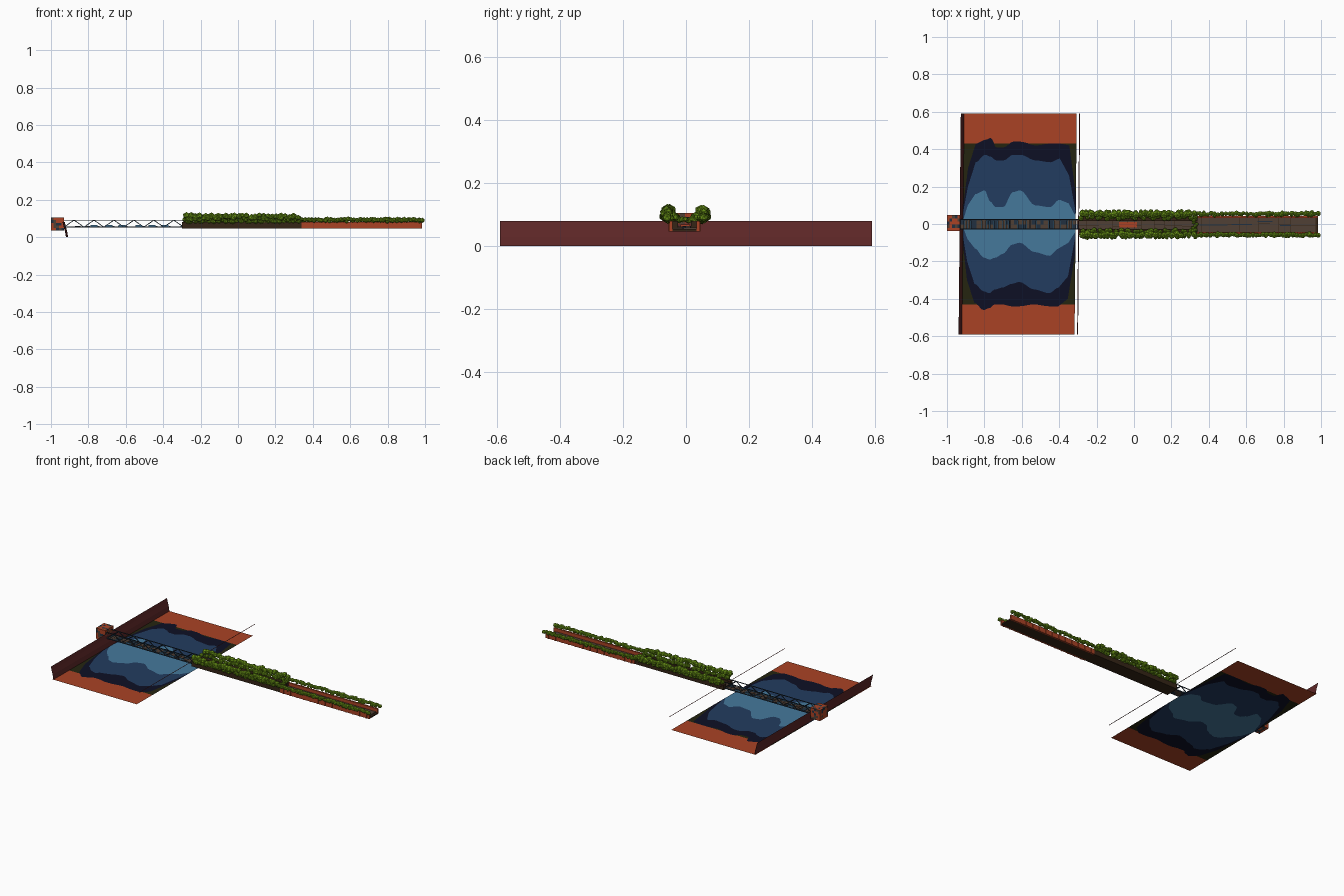
import bpy, bmesh, math, random
from mathutils import Vector, Matrix

if "Cube" in bpy.data.objects:
    bpy.data.objects.remove(bpy.data.objects["Cube"])
random.seed(4)

def mat(name, r, g, b):
    m = bpy.data.materials.new(name)
    m.diffuse_color = (r, g, b, 1)
    m.use_nodes = True
    m.node_tree.nodes["Principled BSDF"].inputs["Base Color"].default_value = m.diffuse_color
    return m

RUST = mat("rust_orange", .40, .055, .018)
MAROON = mat("maroon_rock", .11, .02, .02)
OLIVE = mat("dark_olive", .018, .018, .005)
NAVY = mat("navy_water", .004, .005, .018)
BLUE = mat("mid_blue_water", .016, .045, .115)
LIGHT = mat("light_blue_water", .06, .19, .33)
LEAF = mat("leaf_green", .14, .29, .008)
SOIL = mat("dark_soil", .035, .018, .008)
TRACK = mat("track_brown", .08, .05, .035)
STEEL = mat("dark_steel", .015, .03, .05)

def finish(name, bm, mats):
    me = bpy.data.meshes.new(name)
    bm.to_mesh(me)
    bm.free()
    for m in mats:
        me.materials.append(m)
    ob = bpy.data.objects.new(name, me)
    bpy.context.collection.objects.link(ob)
    return ob

def add_box(bm, x0, x1, y0, y1, z0, z1, mi=0):
    M = Matrix.Translation(((x0+x1)/2, (y0+y1)/2, (z0+z1)/2)) @ Matrix.Diagonal((x1-x0, y1-y0, z1-z0, 1))
    vs = bmesh.ops.create_cube(bm, size=1, matrix=M)["verts"]
    for f in {f for v in vs for f in v.link_faces}:
        f.material_index = mi

def boxes(name, items, *mats):
    bm = bmesh.new()
    for it in items:
        add_box(bm, *it)
    return finish(name, bm, mats)

def add_beam(bm, a, b, w):
    a, b = Vector(a), Vector(b)
    d = b - a
    M = Matrix.Translation((a+b)/2) @ d.to_track_quat('Z', 'Y').to_matrix().to_4x4() @ Matrix.Diagonal((w, w, d.length, 1))
    bmesh.ops.create_cube(bm, size=1, matrix=M)

# Lake basin: one flat sheet, shore curves split it into colour bands
KX = [-.92, -.89, -.85, -.80, -.77, -.74, -.70, -.65, -.61, -.53, -.45, -.40, -.35, -.312]
N_TOP = [.05, .30, .43, .45, .46, .41, .41, .44, .44, .42, .43, .43, .42, .15]
M_TOP = [.03, .20, .33, .37, .36, .34, .34, .37, .37, .34, .33, .35, .26, .06]
L_TOP = [0, .10, .16, .18, .12, .09, .09, .17, .18, .10, .09, .13, .11, .04]
N_BOT = [.05, .30, .42, .46, .45, .43, .43, .44, .44, .43, .44, .44, .40, .15]
M_BOT = [.03, .20, .32, .36, .37, .35, .34, .32, .31, .35, .37, .34, .28, .06]
L_BOT = [0, .08, .13, .18, .19, .18, .16, .11, .10, .15, .17, .13, .10, .04]

def curve(tab, i, t):
    s = t*t*(3-2*t) if 1 < i < len(tab)-3 else t
    return tab[i]*(1-s) + tab[i+1]*s

bm = bmesh.new()
cols = []
STEPS = 5
for k in range((len(KX)-1)*STEPS + 1):
    i = min(k//STEPS, len(KX)-2)
    t = k/STEPS - i
    x = KX[i]*(1-t) + KX[i+1]*t
    n, m, l = (curve(T, i, t) for T in (N_TOP, M_TOP, L_TOP))
    n2, m2, l2 = (curve(T, i, t) for T in (N_BOT, M_BOT, L_BOT))
    ys = [.59, max(.43, n), n, m, l, -l2, -m2, -n2, -max(.43, n2), -.59]
    cols.append([bm.verts.new((x + .01*y, y, 0)) for y in ys])
bands = [0, 1, 2, 3, 4, 3, 2, 1, 0]
for a, b in zip(cols, cols[1:]):
    for j, mi in enumerate(bands):
        bm.faces.new((a[j], a[j+1], b[j+1], b[j])).material_index = mi
bmesh.ops.dissolve_degenerate(bm, dist=1e-5, edges=bm.edges[:])
finish("lake_basin", bm, [RUST, OLIVE, NAVY, BLUE, LIGHT])

# Leaning rock wall behind the lake
bm = bmesh.new()
prof = [(-.914, 0), (-.919, .03), (-.926, .055), (-.932, .08)]
rows = [[bm.verts.new((x + .01*y, y, z)) for x, z in prof] for y in (-.59, .59)]
for j in range(3):
    bm.faces.new((rows[0][j], rows[1][j], rows[1][j+1], rows[0][j+1]))
finish("rock_wall", bm, [MAROON])

# Thin rim strip along the near shore
bm = bmesh.new()
bm.faces.new([bm.verts.new(p) for p in ((-.304, -.59, .08), (-.299, -.59, .08), (-.288, .59, .08), (-.293, .59, .08))])
finish("shore_rim", bm, [MAROON])

# Weathered block at the far end of the bridge
bm = bmesh.new()
add_box(bm, -1, -.93, -.037, .047, .035, .105)
bmesh.ops.subdivide_edges(bm, edges=bm.edges[:], cuts=4, use_grid_fill=True)
for f in bm.faces:
    f.material_index = random.choice((0, 0, 0, 0, 1, 1, 2))
finish("end_block", bm, [RUST, TRACK, STEEL])

# Truss bridge: chords, zigzag braces, cross ties
bm = bmesh.new()
X0, X1, ZB, ZT, C = -.93, -.29, .054, .091, -.002
PANELS = 6
step = (X1-X0)/PANELS
for y in (C-.025, C+.025):
    add_beam(bm, (X0, y, ZB), (X1, y, ZB), .006)
    add_beam(bm, (X0, y, ZT), (X1, y, ZT), .004)
    for p in range(PANELS):
        a = X0 + p*step
        add_beam(bm, (a, y, ZB), (a+step/2, y, ZT), .004)
        add_beam(bm, (a+step/2, y, ZT), (a+step, y, ZB), .004)
for p in range(PANELS):
    a = X0 + (p+.5)*step
    add_beam(bm, (a, C-.025, ZT), (a, C+.025, ZT), .004)
finish("bridge_truss", bm, [STEEL])

# Bridge planks, uneven and in two tones
planks = []
x = -.93
while x < -.30:
    w = random.uniform(.012, .03)
    for y0, y1 in ((-.025, -.004), (-.003, .021)):
        planks.append((x, x+w-.002, y0, y1, .052, .056+random.uniform(0, .003), random.choice((0, 0, 0, 1))))
    x += w
boxes("bridge_planks", planks, TRACK, STEEL)

# Low blue side panels on the bridge
panels = []
for px in (-.77, -.69, -.62, -.53, -.46, -.39):
    for y in (-.027, .021):
        panels.append((px-.018, px+.018, y, y+.003, .055, .066, 0))
        panels.append((px+.02, px+.03, y, y+.003, .055, .061, 1))
boxes("bridge_side_panels", panels, LIGHT, TRACK)

# Earth causeway (left half) and brick-walled channel (right half)
boxes("earth_causeway", [(-.30, .34, -.05, -.026, .047, .08), (-.30, .34, .016, .04, .047, .08),
                         (-.30, .34, -.026, .016, .047, .06)], SOIL)
boxes("brick_walls", [(.34, .985, -.053, -.043, .047, .08), (.34, .985, .033, .043, .047, .08)], RUST)
boxes("channel_floor", [(.34, .985, -.043, .033, .047, .055)], SOIL)

# Path boards along the causeway and the channel
path = []
x = -.30
while x < .97:
    w = random.uniform(.03, .08)
    e = min(x+w, .985)
    lo, hi = (-.026, .016) if e < .34 else (-.043, .033)
    z = .060 if e < .34 else .055
    cut = random.uniform(-.012, .004)
    path.append((x, e-.002, lo, cut-.001, z, z+.003, 0))
    path.append((x, e-.002, cut+.001, hi, z, z+.004, 0))
    x = e
boxes("path_boards", path, TRACK)
boxes("path_inlays", [(.35, .50, -.009, -.002, .058, .062), (.52, .63, -.006, .0, .058, .062),
                      (.78, .84, -.012, -.006, .058, .062), (.66, .74, .012, .016, .058, .062)], STEEL)
boxes("rust_plate", [(-.08, .015, -.018, .012, .062, .069)], RUST)

# Brick pilasters on the outer faces of the channel walls
boxes("wall_pilasters", [(px, px+.008, s, s+.003, .047, .078) for s in (-.056, .043)
                         for px in [.36 + .05*i for i in range(13)]], RUST)

# Hedges: clumps of low-poly leaf balls
def clump(bm, x, y, z, r):
    M = Matrix.Translation((x, y, z)) @ Matrix.Rotation(random.uniform(0, 6.28), 4, 'Z') @ \
        Matrix.Diagonal((r, r, r*random.uniform(.8, 1), 1))
    bmesh.ops.create_icosphere(bm, subdivisions=1, radius=1, matrix=M)

U = random.uniform
for name, s in (("front", -1), ("back", 1)):
    bm = bmesh.new()
    x = -.275
    while x < .325:
        r = U(.016, .022)
        clump(bm, x, C + s*U(.05, .06), U(.102, .117), r)
        clump(bm, x+U(-.01, .01), C + s*U(.062, .07), U(.09, .108), r*.7)
        clump(bm, x+U(-.01, .01), C + s*U(.03, .042), U(.084, .098), r*.75)
        clump(bm, x+U(-.01, .01), C + s*U(.045, .055), .084, r*.7)
        x += U(.018, .028)
    finish(name + "_tall_hedge", bm, [LEAF])
    bm = bmesh.new()
    x = .34
    while x < .975:
        r = U(.012, .016)
        clump(bm, x, C + s*U(.052, .06), U(.09, .098), r)
        clump(bm, x+U(-.008, .008), C + s*U(.046, .066), U(.082, .09), r*.75)
        x += U(.014, .022)
    clump(bm, .985, C + s*.058, .09, .015)
    finish(name + "_low_hedge", bm, [LEAF])

# Bushes crossing the path where the causeway meets the channel
bm = bmesh.new()
for i in range(7):
    clump(bm, U(.31, .335), C - .03 + .01*i, U(.08, .092), .011)
finish("crossing_bushes", bm, [LEAF])
